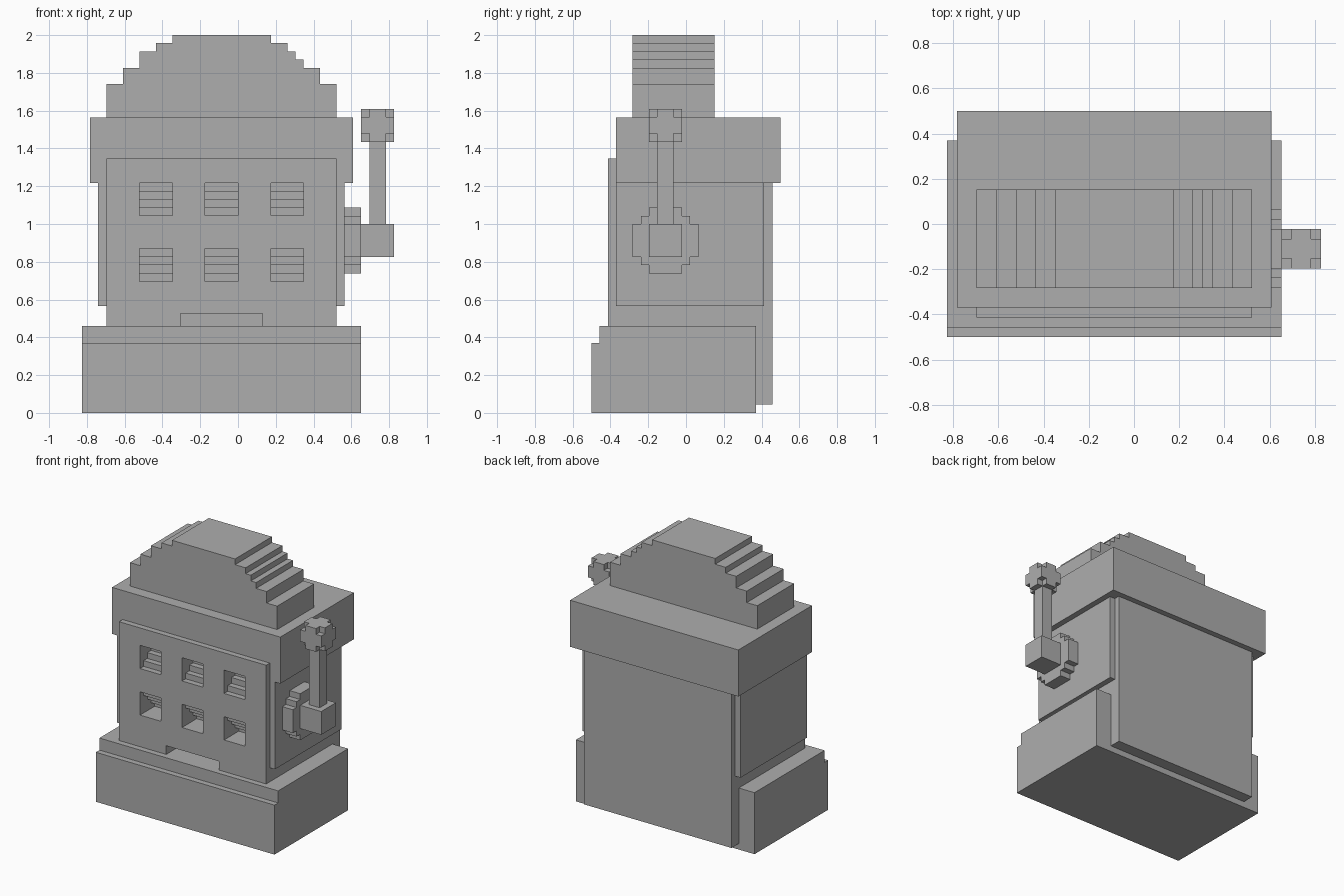
import bpy, bmesh
from mathutils import Vector

default = bpy.data.objects.get("Cube")
if default:
    bpy.data.objects.remove(default, do_unlink=True)

grey = bpy.data.materials.new("plain grey")
grey.use_nodes = True
GREY = (0.42, 0.42, 0.42, 1)
grey.diffuse_color = GREY
grey.node_tree.nodes["Principled BSDF"].inputs["Base Color"].default_value = GREY

V = 2 / 46  # size of one block unit


def blocks(name, boxes):
    """One object made of boxes given as (x range, y range, z range)."""
    bm = bmesh.new()
    for ranges in boxes:
        low, high = (Vector(c) for c in zip(*ranges))
        verts = bmesh.ops.create_cube(bm, size=1)["verts"]
        for v in verts:
            v.co = (low + high) / 2 + v.co * (high - low)
    return finish(name, bm)


def prism(name, outline, axis, start, end):
    """Extrude a flat outline along x (axis 0) or y (axis 1)."""
    bm = bmesh.new()
    verts = []
    for a, b in outline:
        co = [a, b]
        co.insert(axis, start)
        verts.append(bm.verts.new(co))
    face = bm.faces.new(verts)
    moved = bmesh.ops.extrude_face_region(bm, geom=[face])["geom"]
    shift = Vector((0, 0, 0))
    shift[axis] = end - start
    bmesh.ops.translate(bm, vec=shift,
                        verts=[g for g in moved if isinstance(g, bmesh.types.BMVert)])
    bmesh.ops.recalc_face_normals(bm, faces=bm.faces)
    return finish(name, bm)


def finish(name, bm):
    mesh = bpy.data.meshes.new(name)
    bm.to_mesh(mesh)
    bm.free()
    mesh.materials.append(grey)
    obj = bpy.data.objects.new(name, mesh)
    bpy.context.collection.objects.link(obj)
    return obj


def stairs(steps, ground):
    """Stepped outline from (position, height reached) pairs, left to right."""
    points, last = [], ground
    for pos, height in steps:
        points += [(pos, last), (pos, height)]
        last = height
    return points


# Stepped base
blocks("base", [((-0.826, 0.652), (-0.5, 0.37), (0, 0.37)),
                ((-0.826, 0.652), (-0.457, 0.37), (0.36, 0.46))])

# Cabinet body
body = blocks("cabinet_body", [((-0.696, 0.522), (-0.37, 0.457), (0.045, 1.3)),
                               ])
front = blocks("front_panel", [((-0.696, 0.522), (-0.413, -0.3), (0.40, 1.348))])

# Window openings and coin tray recess
columns = [-0.522, -0.174, 0.174]
rows = [0.696, 1.044]
openings = [((x, x + 4 * V), (-0.6, -0.2), (z, z + 4 * V))
            for x in columns for z in rows]
openings.append(((-0.305, 0.13), (-0.6, -0.2), (0.45, 0.525)))
cutter = blocks("opening_cutter", openings)
cutter.hide_render = True
for part in (body, front):
    cut = part.modifiers.new("openings", "BOOLEAN")
    cut.operation = "DIFFERENCE"
    cut.solver = "EXACT"
    cut.object = cutter
    depsgraph = bpy.context.evaluated_depsgraph_get()
    mesh = bpy.data.meshes.new_from_object(part.evaluated_get(depsgraph))
    part.modifiers.clear()
    part.data = mesh
bpy.data.objects.remove(cutter, do_unlink=True)

# Stepped reels behind the windows
reel_z = 22 * V
for i, x in enumerate(columns):
    blocks(f"reel_{i + 1}",
           [((x - 0.01, x + 4 * V + 0.01), (-0.37 + s * V, -0.15),
             (reel_z - (3 + s) * V, reel_z + (3 + s) * V)) for s in range(4)])

# Side panels
for name, x0, x1 in (("right_side_panel", -0.74, -0.69), ("left_side_panel", 0.51, 0.565)):
    blocks(name, [((x0, x1), (-0.37, 0.413), (0.565, 1.23))])

# Upper box and stepped crown
blocks("upper_box", [((-0.783, 0.609), (-0.37, 0.5), (1.217, 1.565))])
rise = stairs([(-0.696, 1.74), (-0.609, 1.826), (-0.522, 1.913),
               (-0.435, 1.957), (-0.348, 2.0)], 1.55)
fall = stairs([(0.522, 1.74), (0.435, 1.826), (0.348, 1.87), (0.304, 1.913),
               (0.261, 1.957), (0.174, 2.0)], 1.55)
prism("crown", rise + fall[::-1], 1, -0.283, 0.152)

# Lever mount: stepped disc
ly, lz = -0.109, 21 * V
quarter = [(4, 2), (3, 2), (3, 3), (2, 3), (2, 4)]
half = quarter + [(-a, b) for a, b in quarter[::-1]]
disc = half + [(-a, -b) for a, b in half]
prism("lever_mount", [(ly + a * V, lz + b * V) for a, b in disc], 0, 0.55, 0.652)


# Lever hub, stick and knob with clipped corners
def around(centre, sizes):
    return [(c - s * V, c + s * V) for c, s in zip(centre, sizes)]


lx = 0.739
blocks("lever_hub", [around((lx, ly, lz), (2, 2, 2))])
blocks("lever_stick", [((lx - V, lx + V), (ly - V, ly + V), (0.99, 1.46))])
blocks("lever_knob", [around((lx, ly, 35 * V), s)
                      for s in ((1, 2, 2), (2, 1, 2), (2, 2, 1))])
